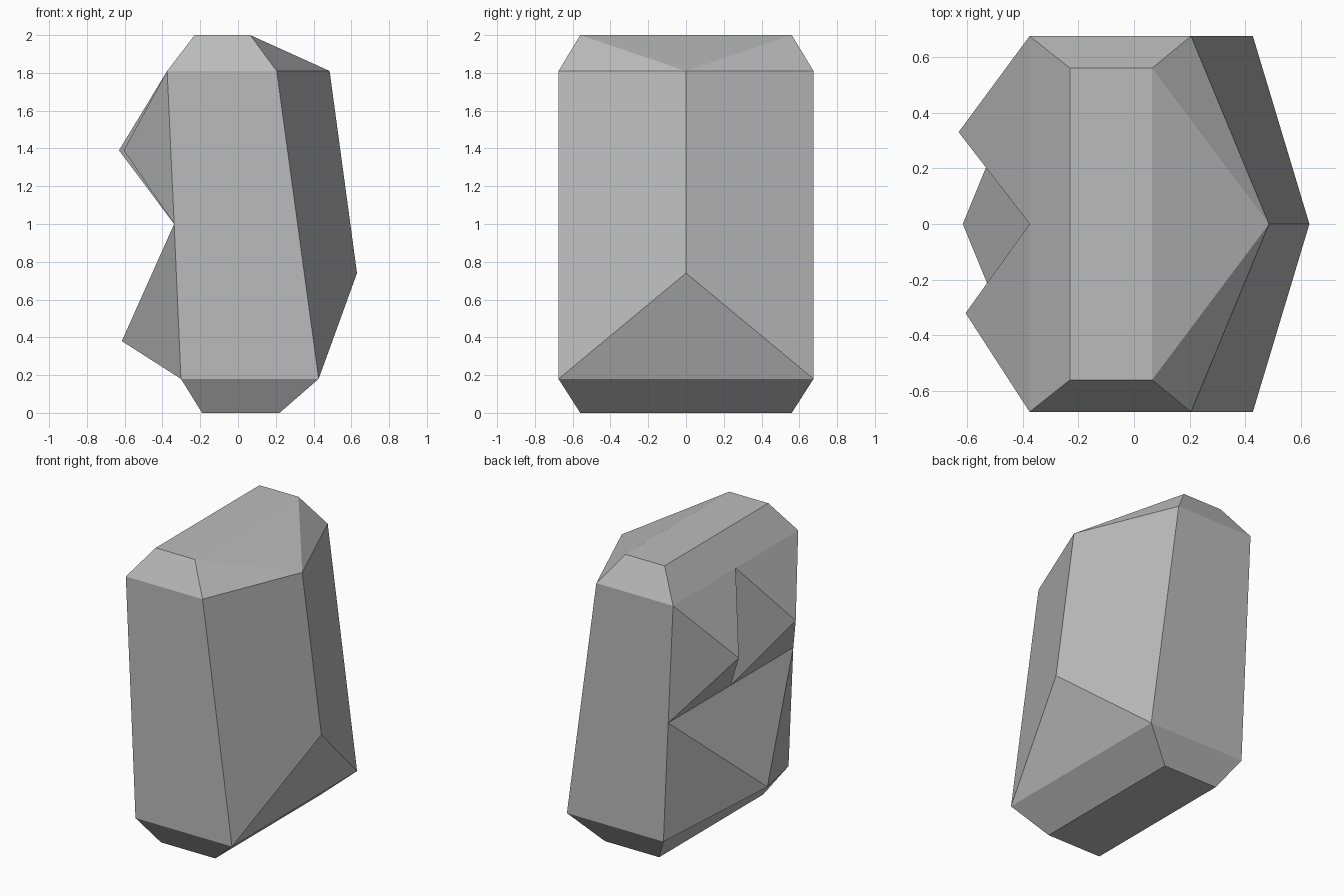
import bpy
import bmesh

cube = bpy.data.objects.get("Cube")
if cube:
    bpy.data.objects.remove(cube, do_unlink=True)

# Single flat stone colour
stone = bpy.data.materials.new("stone_grey")
stone.use_nodes = True
colour = (0.5, 0.5, 0.5, 1)
stone.diffuse_color = colour
stone.node_tree.nodes["Principled BSDF"].inputs["Base Color"].default_value = colour

bm = bmesh.new()


def ring(x_low, x_high, y, z):
    """Four corners: front low, front high, back high, back low."""
    return [bm.verts.new(p) for p in
            ((x_low, -y, z), (x_high, -y, z), (x_high, y, z), (x_low, y, z))]


def point(*co):
    return bm.verts.new(co)


def fan(rim, tip):
    """Pyramid of triangles from a closed rim to a tip."""
    for a, b in zip(rim, rim[1:] + rim[:1]):
        bm.faces.new((a, b, tip))


# Body levels, from the foot to the crown
foot = ring(-0.19, 0.22, 0.56, 0)
hip = ring(-0.302, 0.427, 0.675, 0.18)
shoulder = ring(-0.375, 0.205, 0.675, 1.81)
crown = ring(-0.23, 0.065, 0.56, 2)
bm.faces.new(foot)
bm.faces.new(crown)

# Bevel around the foot
for i in range(4):
    j = (i + 1) % 4
    bm.faces.new((foot[i], foot[j], hip[j], hip[i]))

# Points along the faceted sides
ridge_low = point(0.63, 0, 0.74)
ridge_top = point(0.485, 0, 1.81)
waist = [point(-0.338, y, 1.0) for y in (-0.675, 0, 0.675)]
brow = point(-0.375, 0, 1.81)

# Front and back walls, their crown bevels and the two ridge flanks
for low, high, w in ((0, 1, waist[0]), (3, 2, waist[2])):
    bm.faces.new((hip[low], hip[high], shoulder[high], shoulder[low], w))
    bm.faces.new((shoulder[low], shoulder[high], crown[high], crown[low]))
    bm.faces.new((hip[high], ridge_low, ridge_top, shoulder[high]))
    bm.faces.new((shoulder[high], ridge_top, crown[high]))

# Triangles above and below the ridge, and the opposite crown bevel
bm.faces.new((hip[1], hip[2], ridge_low))
bm.faces.new((crown[1], ridge_top, crown[2]))
bm.faces.new((shoulder[0], crown[0], crown[3], shoulder[3], brow))

# Two upper spurs and one wide lower spur
fan([waist[0], waist[1], brow, shoulder[0]], point(-0.605, -0.32, 1.39))
fan([waist[1], waist[2], shoulder[3], brow], point(-0.63, 0.33, 1.39))
lower_tip = point(-0.615, 0, 0.38)
bm.faces.new((waist[0], waist[1], waist[2], lower_tip))
bm.faces.new((waist[2], hip[3], lower_tip))
bm.faces.new((hip[3], hip[0], lower_tip))
bm.faces.new((hip[0], waist[0], lower_tip))

bmesh.ops.recalc_face_normals(bm, faces=bm.faces[:])
mesh = bpy.data.meshes.new("rock")
bm.to_mesh(mesh)
bm.free()
mesh.materials.append(stone)
rock = bpy.data.objects.new("rock", mesh)
bpy.context.collection.objects.link(rock)
